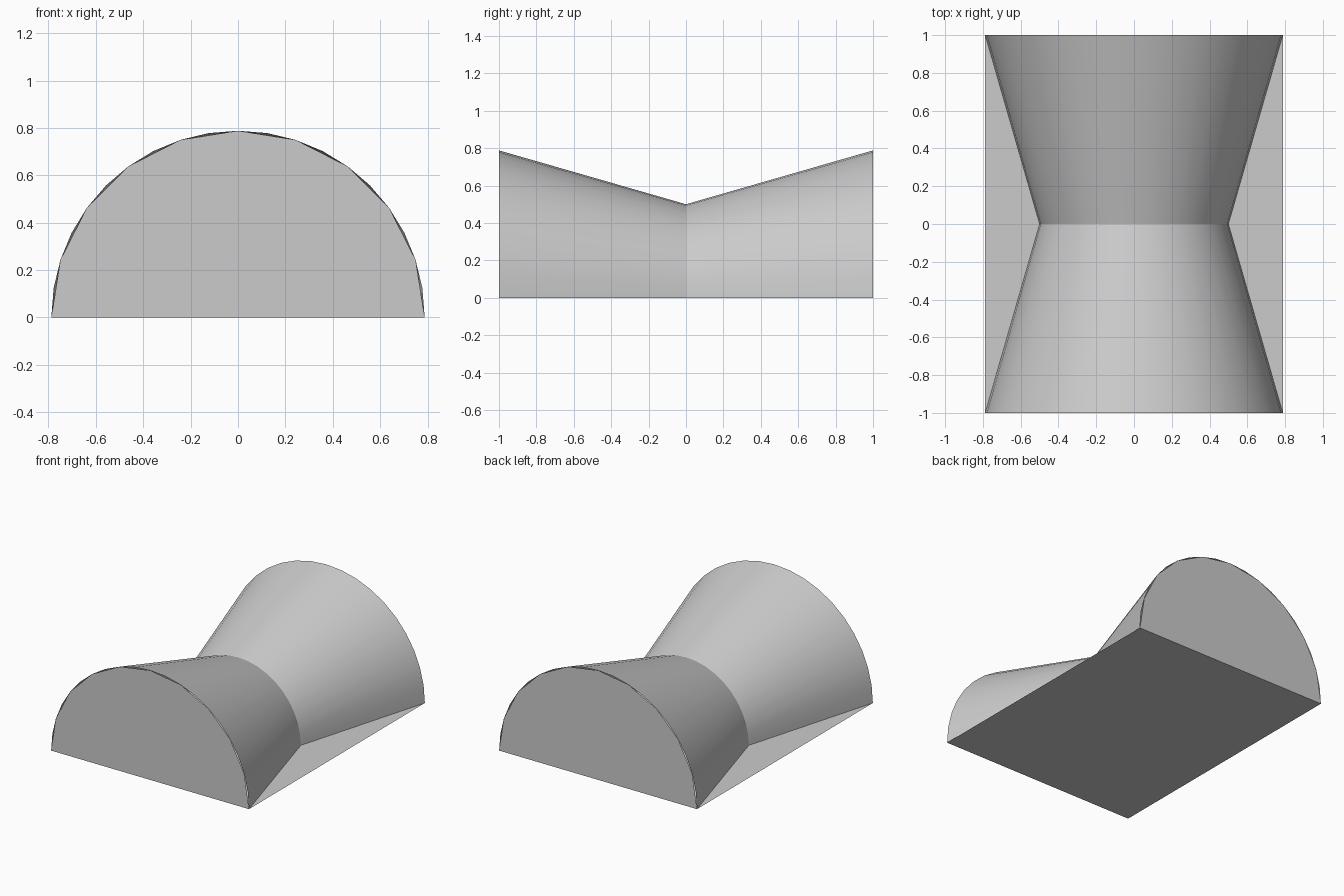
import bpy
from math import pi, sin, cos

cube = bpy.data.objects.get("Cube")
if cube:
    bpy.data.objects.remove(cube, do_unlink=True)

END_RADIUS, WAIST_RADIUS, HALF_LENGTH = 0.788, 0.5, 1.0

# Single plain grey material
grey = bpy.data.materials.new("light_grey")
grey.use_nodes = True
colour = (0.6, 0.6, 0.6, 1)
grey.diffuse_color = colour
grey.node_tree.nodes["Principled BSDF"].inputs["Base Color"].default_value = colour


def arc(radius, y, steps):
    """Half circle of points standing on the ground, from +x over to -x."""
    return [(radius * cos(pi * i / steps), y, radius * sin(pi * i / steps))
            for i in range(steps + 1)]


def add_part(name, verts, faces, smooth=False):
    mesh = bpy.data.meshes.new(name)
    mesh.from_pydata(verts, [], faces)
    mesh.materials.append(grey)
    for poly in mesh.polygons:
        poly.use_smooth = smooth
    obj = bpy.data.objects.new(name, mesh)
    bpy.context.collection.objects.link(obj)
    return obj


# Tapered half-cone shells meeting at the waist, with coarser end caps
SHELL_STEPS, CAP_STEPS = 20, 10
for label, side in (("front", -1), ("back", 1)):
    y = side * HALF_LENGTH
    n = SHELL_STEPS + 1
    verts = arc(END_RADIUS, y, SHELL_STEPS) + arc(WAIST_RADIUS, 0, SHELL_STEPS)
    faces = [(i, i + 1, n + i + 1, n + i) for i in range(SHELL_STEPS)]
    if side > 0:
        faces = [f[::-1] for f in faces]
    add_part(label + "_half_cone", verts, faces, smooth=True)

    cap = list(range(CAP_STEPS + 1))
    add_part(label + "_end_cap", arc(END_RADIUS, y, CAP_STEPS),
             [cap[::-1] if side < 0 else cap])

# Flat rectangular floor, facing down
w, l = END_RADIUS, HALF_LENGTH
add_part("floor_panel", [(-w, -l, 0), (-w, l, 0), (w, l, 0), (w, -l, 0)],
         [(3, 2, 1, 0)])

# Outward normals: turn any face that points into the body
for obj in bpy.context.collection.objects:
    if obj.type != "MESH" or not obj.name.endswith(("cone", "cap", "panel")):
        continue
    for poly in obj.data.polygons:
        inner = poly.center.copy()
        inner.x = inner.y = 0
        inner.z = 0.1
        if poly.normal.dot(poly.center - inner) < 0:
            poly.flip()
    obj.data.update()
